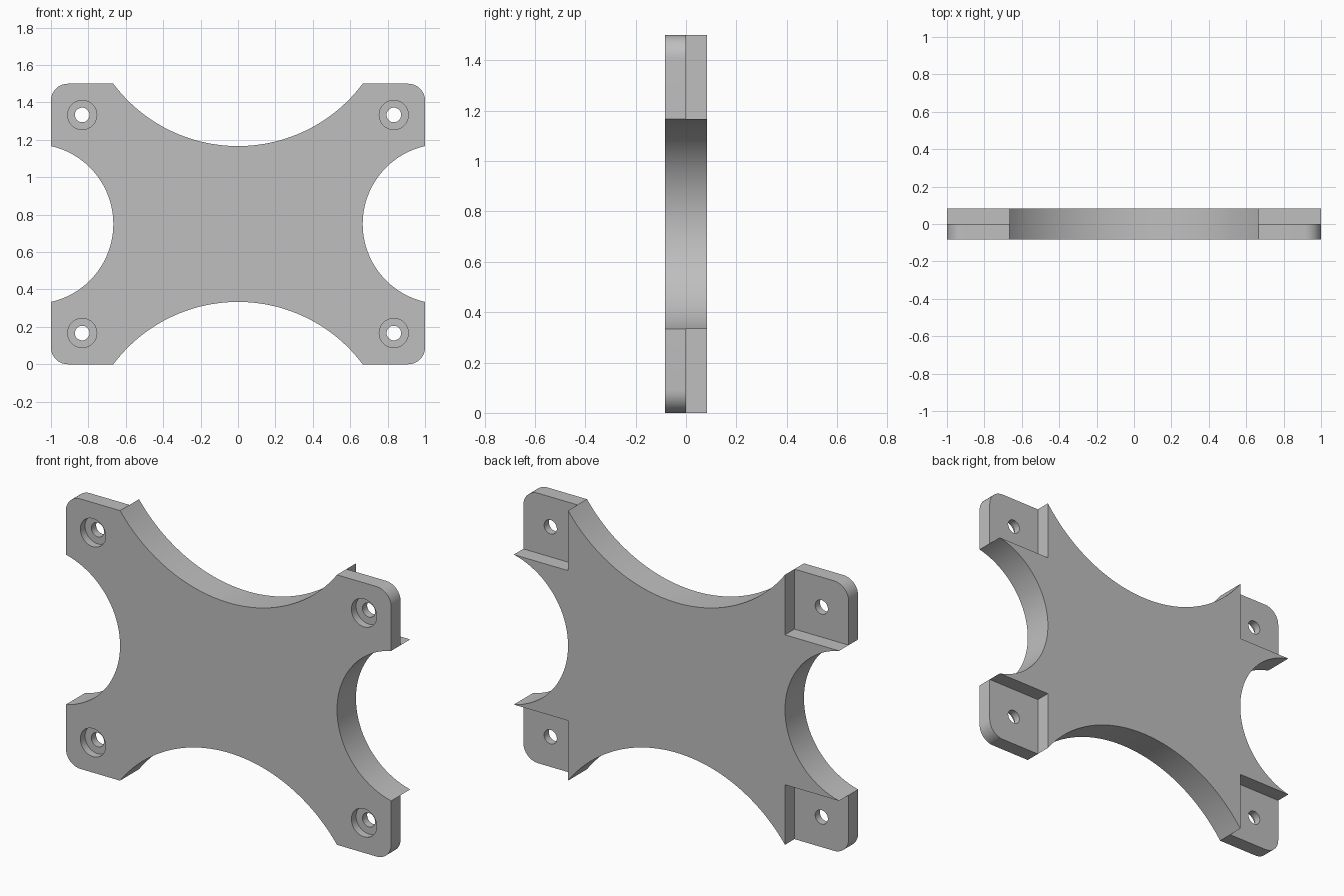
import bpy, bmesh, math
from mathutils import Matrix, Vector

cube = bpy.data.objects.get("Cube")
if cube:
    bpy.data.objects.remove(cube, do_unlink=True)

HALF = 1 / 12          # half the plate thickness
ARM_X, ARM_Z = 2 / 3, 5 / 12   # inner edges of the corner pads, from the centre
TOP = 0.75             # half height
MID = Vector((0, 0, TOP))

grey = bpy.data.materials.new("grey metal")
grey.use_nodes = True
colour = (0.52, 0.52, 0.52, 1)
grey.diffuse_color = colour
grey.node_tree.nodes["Principled BSDF"].inputs["Base Color"].default_value = colour


def make_object(name, bm):
    bmesh.ops.recalc_face_normals(bm, faces=bm.faces)
    mesh = bpy.data.meshes.new(name)
    bm.to_mesh(mesh)
    bm.free()
    mesh.materials.append(grey)
    obj = bpy.data.objects.new(name, mesh)
    bpy.context.collection.objects.link(obj)
    return obj


def arc(cx, cz, r, start, end, steps):
    return [(cx + r * math.cos(start + (end - start) * i / steps),
             cz + r * math.sin(start + (end - start) * i / steps))
            for i in range(steps + 1)]


# Quarter outline: half side scoop, rounded corner, half top scoop
def scoop_radius(half_chord, sag):
    return (half_chord ** 2 + sag ** 2) / (2 * sag)


side_r = scoop_radius(ARM_Z, 1 / 3)
top_r = scoop_radius(ARM_X, 1 / 3)
side_end = math.pi - math.asin(ARM_Z / side_r)
top_start = -math.acos(ARM_X / top_r)
corner_r = 0.09
quarter = arc(ARM_X + side_r, 0, side_r, math.pi, side_end, 24)
quarter += arc(1 - corner_r, TOP - corner_r, corner_r, 0, math.pi / 2, 10)
quarter += arc(0, ARM_Z + top_r, top_r, top_start, -math.pi / 2, 32)

# Mirror the quarter into the full outline
upper = quarter + [(-x, z) for x, z in quarter[-2::-1]]
outline = upper + [(x, -z) for x, z in upper[-2:0:-1]]

bm = bmesh.new()
front = bm.faces.new([bm.verts.new((x, -HALF, z + TOP)) for x, z in outline])
back = bmesh.ops.extrude_face_region(bm, geom=[front], use_keep_orig=True)["geom"]
bmesh.ops.translate(bm, vec=(0, 2 * HALF, 0),
                    verts=[v for v in back if isinstance(v, bmesh.types.BMVert)])
plate = make_object("mounting_plate", bm)

corners = [(sx, sz) for sx in (-1, 1) for sz in (-1, 1)]


# Cutters: back corner pockets, screw holes and counterbores
def pocket_cutter():
    bm = bmesh.new()
    for sx, sz in corners:
        place = MID + Vector((sx * (ARM_X + 0.25), 0.25, sz * (ARM_Z + 0.25)))
        bmesh.ops.create_cube(bm, size=0.5, matrix=Matrix.Translation(place))
    return make_object("pocket_cutter", bm)


def hole_cutter(name, radius, y0, y1):
    bm = bmesh.new()
    for sx, sz in corners:
        place = MID + Vector((sx * 0.833, (y0 + y1) / 2, sz * 0.583))
        bmesh.ops.create_cone(
            bm, cap_ends=True, segments=40, radius1=radius, radius2=radius,
            depth=y1 - y0,
            matrix=Matrix.Translation(place) @ Matrix.Rotation(math.pi / 2, 4, "X"))
    return make_object(name, bm)


bpy.ops.object.select_all(action="DESELECT")
plate.select_set(True)
bpy.context.view_layer.objects.active = plate
for cutter in (pocket_cutter(),
               hole_cutter("screw_hole_cutter", 0.039, -0.2, 0.2),
               hole_cutter("counterbore_cutter", 0.078, -0.2, -HALF / 2)):
    cutter.hide_render = True
    mod = plate.modifiers.new("cut", "BOOLEAN")
    mod.operation = "DIFFERENCE"
    mod.solver = "EXACT"
    mod.object = cutter
    bpy.ops.object.modifier_apply(modifier=mod.name)
    bpy.data.objects.remove(cutter, do_unlink=True)

bpy.ops.object.shade_smooth_by_angle(angle=math.radians(30))
